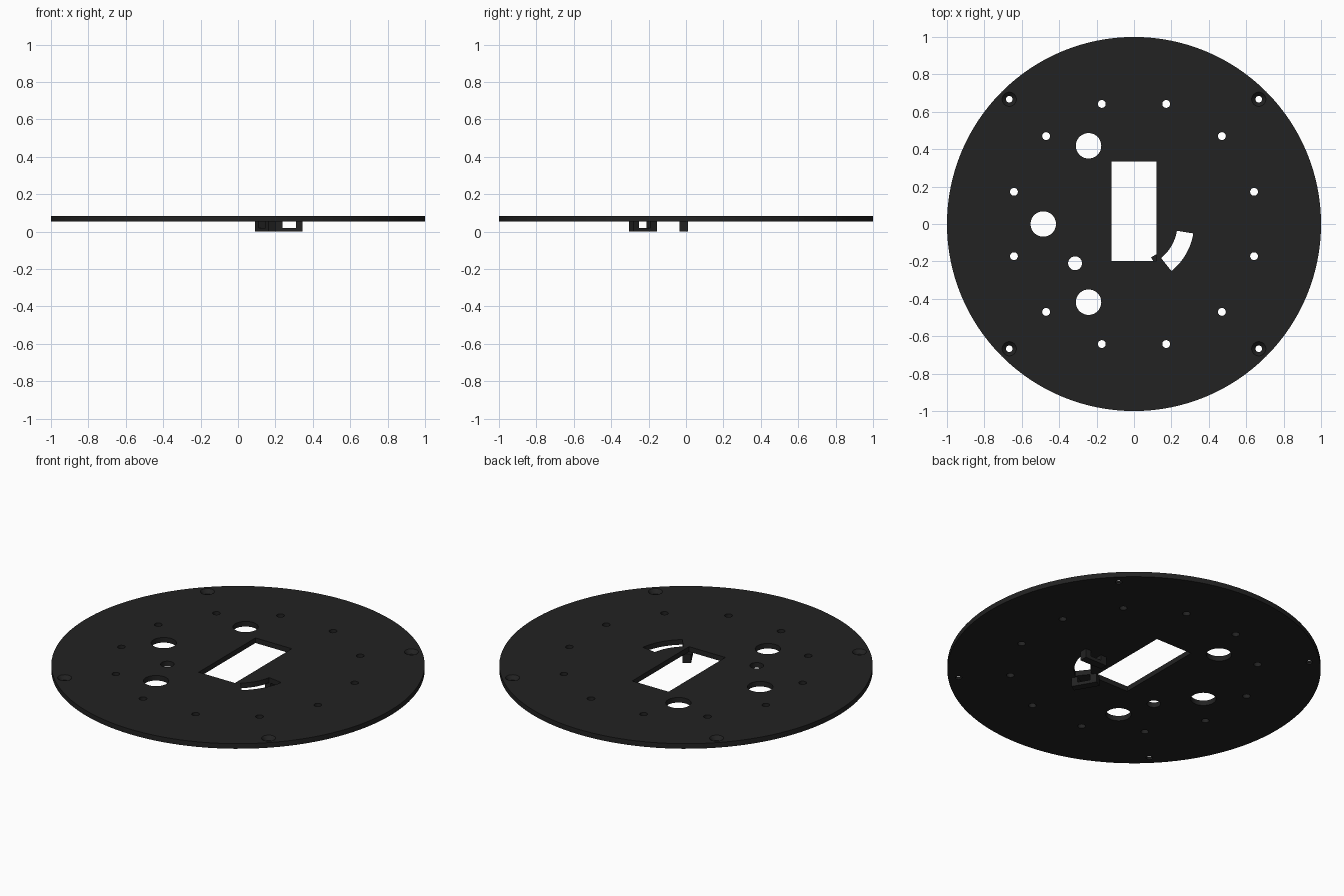
import bpy, bmesh, math
from mathutils import Matrix

if "Cube" in bpy.data.objects:
    bpy.data.objects.remove(bpy.data.objects["Cube"])

Z0, Z1 = 0.053, 0.083   # plate underside and top

mat = bpy.data.materials.new("charcoal")
mat.diffuse_color = (0.016, 0.016, 0.016, 1)
mat.use_nodes = True
mat.node_tree.nodes["Principled BSDF"].inputs["Base Color"].default_value = mat.diffuse_color


def finish(name, bm):
    bmesh.ops.recalc_face_normals(bm, faces=bm.faces)
    me = bpy.data.meshes.new(name)
    bm.to_mesh(me)
    bm.free()
    ob = bpy.data.objects.new(name, me)
    bpy.context.collection.objects.link(ob)
    me.materials.append(mat)
    return ob


def cylinder(bm, x, y, r0, r1, z0, z1, seg):
    bmesh.ops.create_cone(bm, cap_ends=True, segments=seg, radius1=r0, radius2=r1,
                          depth=z1 - z0, matrix=Matrix.Translation((x, y, (z0 + z1) / 2)))


def prism(bm, points, vec):
    face = bm.faces.new([bm.verts.new(p) for p in points])
    ext = bmesh.ops.extrude_face_region(bm, geom=[face])
    moved = [v for v in ext["geom"] if isinstance(v, bmesh.types.BMVert)]
    bmesh.ops.translate(bm, verts=moved, vec=vec)


# Round base plate
bm = bmesh.new()
cylinder(bm, 0, 0, 1, 1, Z0, Z1, 128)
plate = finish("base_plate", bm)

# Cutter for straight holes, window and curved slot
bm = bmesh.new()
lo, hi = Z0 - 0.05, Z1 + 0.05
for sx in (-1, 1):
    for sy in (-1, 1):
        for x, y in ((0.642, 0.172), (0.47, 0.47), (0.172, 0.642)):
            cylinder(bm, sx * x, sy * y, 0.021, 0.021, lo, hi, 24)
        cylinder(bm, sx * 0.667, sy * 0.667, 0.018, 0.018, lo, hi, 24)
for x, y, r in ((-0.485, 0, 0.068), (-0.243, 0.418, 0.068),
                (-0.243, -0.418, 0.068), (-0.315, -0.21, 0.037)):
    cylinder(bm, x, y, r, r, lo, hi, 48)
prism(bm, [(x, y, lo) for x, y in ((-0.119, -0.198), (0.119, -0.198),
                                   (0.119, 0.333), (-0.119, 0.333))], (0, 0, hi - lo))
angles = [math.radians(-9 - 42.5 * i / 16) for i in range(17)]
arc = [(0.232, a) for a in angles] + [(0.321, a) for a in reversed(angles)]
prism(bm, [(r * math.cos(a), r * math.sin(a), lo) for r, a in arc], (0, 0, hi - lo))
holes = finish("hole_cutter", bm)

# Cutter for the countersinks near the rim
bm = bmesh.new()
for sx in (-1, 1):
    for sy in (-1, 1):
        cylinder(bm, sx * 0.667, sy * 0.667, 0.016, 0.040, Z0 + 0.006, Z1 + 0.002, 24)
sinks = finish("countersink_cutter", bm)

for cutter in (holes, sinks):
    mod = plate.modifiers.new("cut", "BOOLEAN")
    mod.object = cutter
    mod.operation = "DIFFERENCE"
    mod.solver = "EXACT"
    cutter.hide_render = True
    cutter.hide_viewport = True

# U-shaped brackets hanging under both ends of the slot
U = ((0.2, 0), (0.345, 0), (0.345, Z0), (0.31, Z0),
     (0.31, 0.02), (0.238, 0.02), (0.238, Z0), (0.2, Z0))
for name, turn, y in (("side_bracket", 0, -0.035), ("front_bracket", -60, -0.01)):
    bm = bmesh.new()
    prism(bm, [(r, y, z) for r, z in U], (0, 0.045, 0))
    bmesh.ops.rotate(bm, verts=bm.verts, cent=(0, 0, 0),
                     matrix=Matrix.Rotation(math.radians(turn), 3, "Z"))
    finish(name, bm)

# Smooth the curved walls, keep the rims sharp
bpy.context.view_layer.objects.active = plate
plate.select_set(True)
for m in list(plate.modifiers):
    bpy.ops.object.modifier_apply(modifier=m.name)
bpy.ops.object.shade_smooth_by_angle(angle=math.radians(30))
